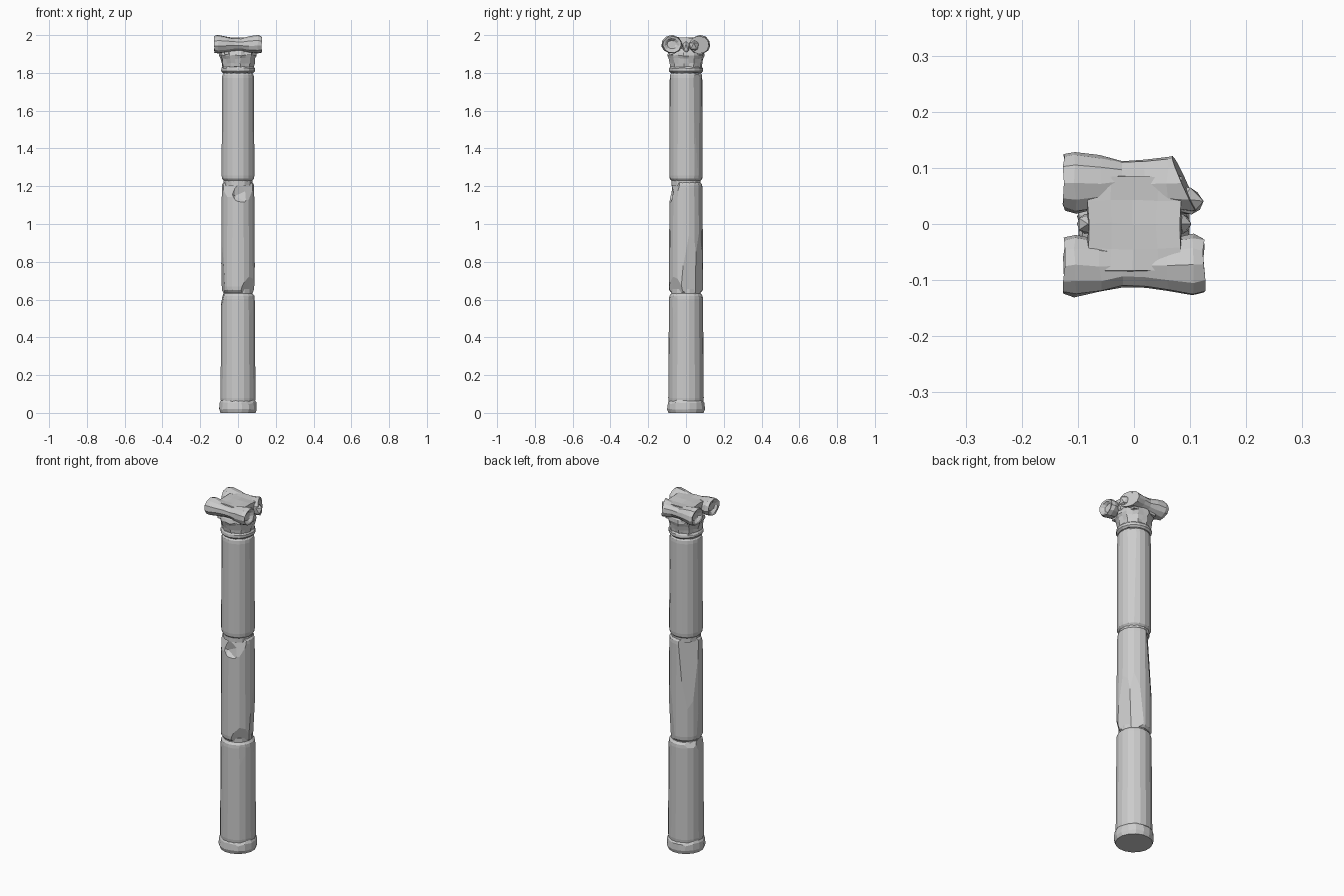
import bpy, bmesh, math, random
from mathutils import Vector, Matrix

if "Cube" in bpy.data.objects:
    bpy.data.objects.remove(bpy.data.objects["Cube"])

random.seed(4)


def finish(bm, name):
    bmesh.ops.recalc_face_normals(bm, faces=bm.faces)
    me = bpy.data.meshes.new(name)
    bm.to_mesh(me)
    bm.free()
    ob = bpy.data.objects.new(name, me)
    bpy.context.collection.objects.link(ob)
    return ob


def lathe(profile, sides=18, lobes=0.0):
    """Closed turned solid; profile is (radius, z), lobes ripples every other side."""
    bm = bmesh.new()
    rings = []
    for r, z in profile:
        ring = []
        for i in range(sides):
            a = 2 * math.pi * (i + 0.5) / sides
            k = r * (1 + (lobes if i % 2 else -lobes))
            ring.append(bm.verts.new((k * math.cos(a), k * math.sin(a), z)))
        rings.append(ring)
    for lo, hi in zip(rings, rings[1:]):
        for i in range(sides):
            j = (i + 1) % sides
            bm.faces.new((lo[i], lo[j], hi[j], hi[i]))
    bm.faces.new(rings[0][::-1])
    bm.faces.new(rings[-1])
    return bm


def wear(bm, amount, zmin=0.01):
    """Small random dents."""
    for v in bm.verts:
        if v.co.z > zmin:
            v.co += Vector([random.uniform(-amount, amount) for _ in range(3)])


def chip(bm, point, normal):
    """Break away everything on the normal's side of a plane."""
    res = bmesh.ops.bisect_plane(bm, geom=bm.verts[:] + bm.edges[:] + bm.faces[:],
                                 plane_co=point, plane_no=normal, clear_outer=True)
    edges = [e for e in res["geom_cut"] if isinstance(e, bmesh.types.BMEdge)]
    bmesh.ops.holes_fill(bm, edges=edges, sides=0)


def drum(name, z0, z1, r0, r1, chips):
    bm = lathe([(r0 - .012, z0), (r0 - .002, z0 + .012), (r0, z0 + .03),
                (r1, z1 - .03), (r1 - .002, z1 - .012), (r1 - .012, z1)])
    bmesh.ops.recalc_face_normals(bm, faces=bm.faces)
    for p, n in chips:
        chip(bm, p, n)
    return finish(bm, name)


# Base ring with chipped lower rim
bm = lathe([(.095, 0), (.102, .02), (.099, .055), (.092, .066)], 16)
wear(bm, .002)
for ang in (20, 130, 250, 310):
    d = Vector((math.cos(math.radians(ang)), math.sin(math.radians(ang)), 0))
    chip(bm, d * .098 + Vector((0, 0, .05)), d + Vector((0, 0, .6)))
finish(bm, "base_ring")

# Three shaft drums with broken edges
drum("lower_drum", .05, .632, .094, .090, [
    ((-.078, -.01, .62), (-1, -.1, .22)),
    ((-.066, .045, .62), (-.8, .6, .5)),
    ((.07, -.062, .3), (.8, -.7, .02))])
middle = drum("middle_drum", .638, 1.222, .091, .087, [
    ((.04, -.068, 1.16), (.5, -.86, .22)),
    ((-.03, -.076, 1.16), (-.5, -.85, .3)),
    ((-.058, .058, .95), (-.72, .70, .06)),
    ((.081, .03, .9), (.95, .3, -.05)),
    ((.05, .066, .8), (.6, .8, -.04)),
    ((-.084, -.02, .85), (-1, -.2, -.04)),
    ((.062, -.058, .70), (.7, -.7, -.25))])
drum("upper_drum", 1.228, 1.802, .088, .086, [
    ((.062, .058, 1.5), (.72, .70, .01)),
    ((-.084, .02, 1.24), (-1, .2, -.5))])

# Mortar cores in the joints
for z in (.635, 1.225, 1.803):
    finish(lathe([(.078, z - .02), (.078, z + .02)], 14), "joint_core")

# Deep notch at the top of the middle drum
bm = bmesh.new()
bmesh.ops.create_icosphere(bm, subdivisions=1, radius=1)
bmesh.ops.transform(bm, verts=bm.verts, matrix=Matrix.Translation((.02, -.105, 1.165))
                    @ Matrix.Rotation(.5, 4, 'Y') @ Matrix.Diagonal((.085, .046, .07, 1)))
cutter = finish(bm, "notch_cutter")
cutter.hide_render = True
mod = middle.modifiers.new("notch", 'BOOLEAN')
mod.operation = 'DIFFERENCE'
mod.solver = 'EXACT'
mod.object = cutter
bpy.context.view_layer.objects.active = middle
bpy.ops.object.modifier_apply(modifier="notch")
bpy.data.objects.remove(cutter)

# Neck: collar and carved flaring bell
bm = lathe([(.082, 1.80), (.091, 1.81), (.090, 1.824), (.083, 1.832)], 18)
wear(bm, .0015)
finish(bm, "neck_collar")
bm = lathe([(.083, 1.825), (.085, 1.85), (.090, 1.875), (.097, 1.893),
            (.094, 1.91), (.08, 1.93)], 20, .03)
wear(bm, .003)
finish(bm, "neck_bell")

# Capital block between the scrolls, with a sagging top
bm = bmesh.new()
bmesh.ops.create_cube(bm, size=1)
bmesh.ops.transform(bm, verts=bm.verts, matrix=Matrix.Translation((0, 0, 1.942))
                    @ Matrix.Diagonal((.165, .17, .088, 1)))
bmesh.ops.subdivide_edges(bm, edges=bm.edges, cuts=3, use_grid_fill=True)
for v in bm.verts:
    if v.co.z < 1.94:
        v.co.x *= .85
wear(bm, .003)
finish(bm, "capital_block")

# Scrolls: pinched rolls along x with hollow eyes
half = [(.016, .110), (.024, .110), (.036, .122), (.046, .125), (.051, .105), (.044, .06), (.036, .02)]
roll = [(r, -x) for r, x in half] + [(r, x) for r, x in reversed(half)]
for side in (-1, 1):
    bm = lathe(roll, 11)
    bmesh.ops.transform(bm, verts=bm.verts, matrix=Matrix.Translation((0, side * .074, 1.950))
                        @ Matrix.Diagonal((1, 1.08, .96, 1)) @ Matrix.Rotation(math.pi / 2, 4, 'Y'))
    wear(bm, .0025)
    if side > 0:
        chip(bm, (.082, .09, 1.95), (.9, .4, .1))
    finish(bm, "front_scroll" if side < 0 else "back_scroll")

# Stub left by the broken back scroll
bm = bmesh.new()
bmesh.ops.create_icosphere(bm, subdivisions=1, radius=1)
bmesh.ops.transform(bm, verts=bm.verts, matrix=Matrix.Translation((.09, .043, 1.942))
                    @ Matrix.Diagonal((.036, .028, .036, 1)))
wear(bm, .003)
finish(bm, "scroll_stub")

# Small carved bead between the scrolls on each end
for side in (-1, 1):
    bm = bmesh.new()
    bmesh.ops.create_icosphere(bm, subdivisions=1, radius=1)
    bmesh.ops.transform(bm, verts=bm.verts, matrix=Matrix.Translation((side * .082, 0, 1.935))
                        @ Matrix.Diagonal((.022, .02, .035, 1)))
    finish(bm, "end_bead")
